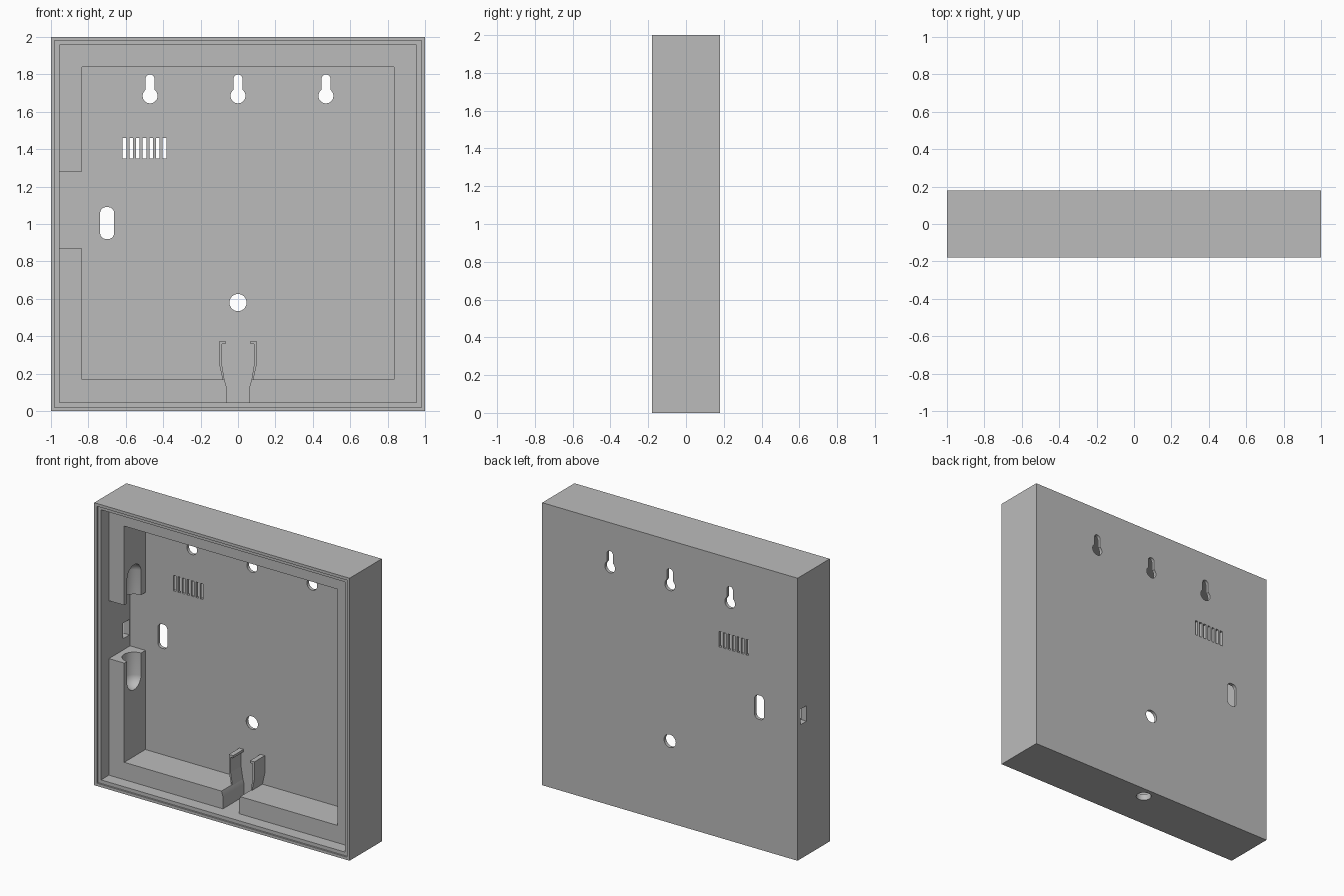
import bpy, bmesh, math
from mathutils import Vector

if "Cube" in bpy.data.objects:
    bpy.data.objects.remove(bpy.data.objects["Cube"], do_unlink=True)

grey = bpy.data.materials.new("plain grey")
grey.use_nodes = True
colour = (0.5, 0.5, 0.5, 1)
grey.diffuse_color = colour
grey.node_tree.nodes["Principled BSDF"].inputs["Base Color"].default_value = colour

FRONT, BACK, FLOOR, LEDGE = -0.18, 0.18, 0.157, -0.08


def finish(name, bm):
    bmesh.ops.recalc_face_normals(bm, faces=bm.faces)
    mesh = bpy.data.meshes.new(name)
    bm.to_mesh(mesh)
    bm.free()
    mesh.materials.append(grey)
    obj = bpy.data.objects.new(name, mesh)
    bpy.context.collection.objects.link(obj)
    return obj


def prism(name, outline, y0, y1):
    """Extrude an (x, z) outline along y."""
    bm = bmesh.new()
    face = bm.faces.new([bm.verts.new((x, y0, z)) for x, z in outline])
    out = bmesh.ops.extrude_face_region(bm, geom=[face])
    moved = [v for v in out["geom"] if isinstance(v, bmesh.types.BMVert)]
    bmesh.ops.translate(bm, vec=(0, y1 - y0, 0), verts=moved)
    return finish(name, bm)


def rect(x0, x1, z0, z1):
    return [(x0, z0), (x1, z0), (x1, z1), (x0, z1)]


def arc(cx, cz, r, start, end, steps=16):
    angles = [math.radians(start + (end - start) * i / steps) for i in range(steps + 1)]
    return [(cx + r * math.cos(a), cz + r * math.sin(a)) for a in angles]


def rounded(x0, x1, z0, z1, r):
    return (arc(x1 - r, z1 - r, r, 0, 90, 6) + arc(x0 + r, z1 - r, r, 90, 180, 6)
            + arc(x0 + r, z0 + r, r, 180, 270, 6) + arc(x1 - r, z0 + r, r, 270, 360, 6))


def keyhole(cx):
    r, w, cz, top = 0.04, 0.024, 1.685, 1.8
    a = math.degrees(math.acos(w / r))
    return arc(cx, cz, r, 180 - a, 360 + a, 28) + arc(cx, top - w, w, 0, 180, 12)


def cut(target, cutter):
    mod = target.modifiers.new("cut", "BOOLEAN")
    mod.operation = "DIFFERENCE"
    mod.solver = "EXACT"
    mod.object = cutter
    bpy.context.view_layer.objects.active = target
    bpy.ops.object.modifier_apply(modifier=mod.name)
    bpy.data.objects.remove(cutter, do_unlink=True)


def smooth(obj):
    bpy.ops.object.select_all(action="DESELECT")
    obj.select_set(True)
    bpy.context.view_layer.objects.active = obj
    bpy.ops.object.shade_smooth_by_angle(angle=math.radians(30))


# Shallow tray with a stepped rim
tray = prism("tray", rect(-1, 1, 0, 2), FRONT, BACK)
cut(tray, prism("pocket_cutter", rect(-0.955, 0.955, 0.045, 1.957), -0.3, FLOOR))
cut(tray, prism("rim_cutter", rect(-0.98, 0.98, 0.02, 1.98), -0.3, FRONT + 0.012))

# Openings through the back panel
openings = [keyhole(x) for x in (-0.47, 0, 0.47)]
openings += [rect(x - 0.01, x + 0.01, 1.35, 1.46)
             for x in [-0.607 + 0.0357 * i for i in range(7)]]
openings.append(rounded(-0.737, -0.663, 0.92, 1.09, 0.03))
openings.append(arc(0, 0.58, 0.046, 0, 348.75, 31))
for outline in openings:
    cut(tray, prism("opening_cutter", outline, 0.12, 0.25))

# Side window and round hole underneath
window = prism("window_cutter", rect(-1.1, -0.9, 0.95, 1.06), 0.08, 0.15)
cut(tray, window)
bm = bmesh.new()
bmesh.ops.create_cone(bm, cap_ends=True, segments=32, radius1=0.05, radius2=0.05, depth=0.2)
bmesh.ops.translate(bm, vec=(0, 0.1, 0), verts=bm.verts)
cut(tray, finish("bottom_hole_cutter", bm))
smooth(tray)

# Thick inner ledge in two pieces, sunk slightly into the tray walls
O, I = 0.965, 0.835
lo, hi, zin, ztop = 0.035, 1.967, 0.168, 1.84
ledge_end = [(0.073, zin), (0.062, 0.13), (0.062, lo)]
main_ledge = prism("main_ledge", ledge_end + [
    (O, lo), (O, hi), (-O, hi), (-O, 1.28), (-I, 1.28),
    (-I, ztop), (I, ztop), (I, zin)], LEDGE, FLOOR + 0.008)
corner_ledge = prism("corner_ledge", [(-x, z) for x, z in ledge_end] + [
    (-O, lo), (-O, 0.87), (-I, 0.87), (-I, zin)], LEDGE, FLOOR + 0.008)

# Round-ended groove along the ledge beside the side gap
for ledge in (main_ledge, corner_ledge):
    bm = bmesh.new()
    bmesh.ops.create_uvsphere(bm, u_segments=32, v_segments=17, radius=0.078)
    for v in bm.verts:
        v.co += Vector((-I, 0.03, 1.447 if v.co.z > 0 else 0.718))
    cut(ledge, finish("groove_cutter", bm))
    smooth(ledge)

# Pair of hooked clips at the bottom gap
clip = [(0.066, 0.04), (0.066, 0.13), (0.086, 0.25), (0.086, 0.358), (0.066, 0.358),
        (0.066, 0.375), (0.1, 0.375), (0.1, 0.25), (0.08, 0.16), (0.08, 0.04)]
for side, name in ((1, "left_clip"), (-1, "right_clip")):
    prism(name, [(side * x, z) for x, z in clip], 0.04, FLOOR + 0.008)
